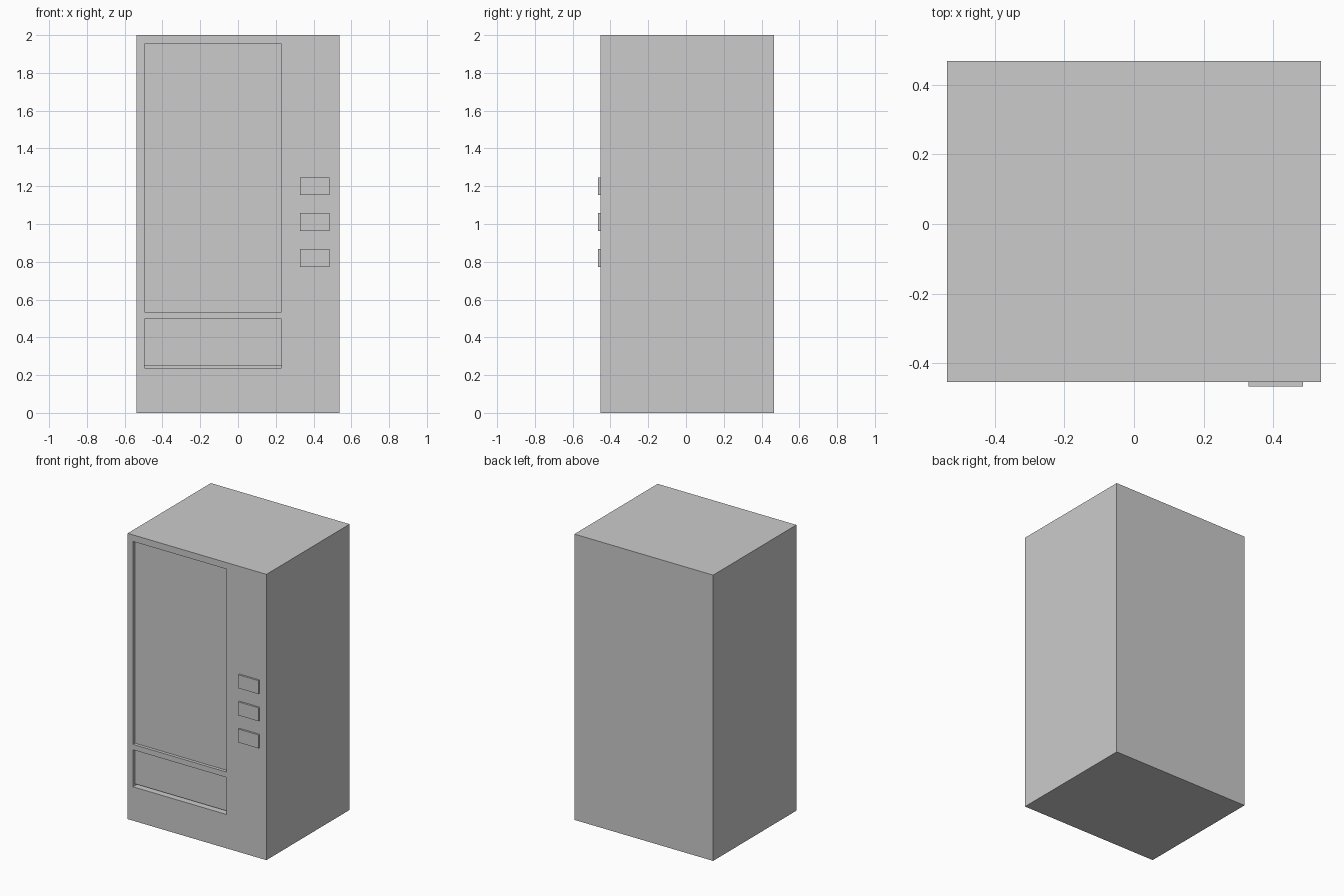
import bpy

if "Cube" in bpy.data.objects:
    bpy.data.objects.remove(bpy.data.objects["Cube"])

FRONT = -0.453          # cabinet front plane
X0, X1 = -0.496, 0.23   # shared width of window and tray


def box(name, lo, hi):
    """Axis-aligned box from two opposite corners."""
    bpy.ops.mesh.primitive_cube_add(
        size=1, location=[(a + b) / 2 for a, b in zip(lo, hi)])
    ob = bpy.context.object
    ob.name = name
    ob.scale = [b - a for a, b in zip(lo, hi)]
    bpy.ops.object.transform_apply(location=False, rotation=False, scale=True)
    return ob


def cut_recess(target, name, lo, hi):
    """Sink a rectangular pocket into the target."""
    cutter = box(name, lo, hi)
    cutter.hide_render = True
    cutter.display_type = 'WIRE'
    mod = target.modifiers.new(name, 'BOOLEAN')
    mod.operation = 'DIFFERENCE'
    mod.solver = 'EXACT'
    mod.object = cutter


# Main cabinet
cabinet = box("cabinet", (-0.537, FRONT, 0), (0.537, 0.467, 2))

# Shallow display window and deeper dispensing tray
cut_recess(cabinet, "window_cutter",
           (X0, FRONT - 0.1, 0.534), (X1, FRONT + 0.022, 1.954))
cut_recess(cabinet, "tray_cutter",
           (X0, FRONT - 0.1, 0.237), (X1, FRONT + 0.12, 0.496))

# Tray flap, leaving a narrow gap above the tray floor
box("tray_flap", (X0, FRONT + 0.022, 0.25), (X1, FRONT + 0.04, 0.496))

# Column of three raised selection buttons
for i in range(3):
    z = 1.2 - i * 0.19
    box(f"button_{i + 1}", (0.328, FRONT - 0.013, z - 0.047),
        (0.485, FRONT + 0.005, z + 0.047))
